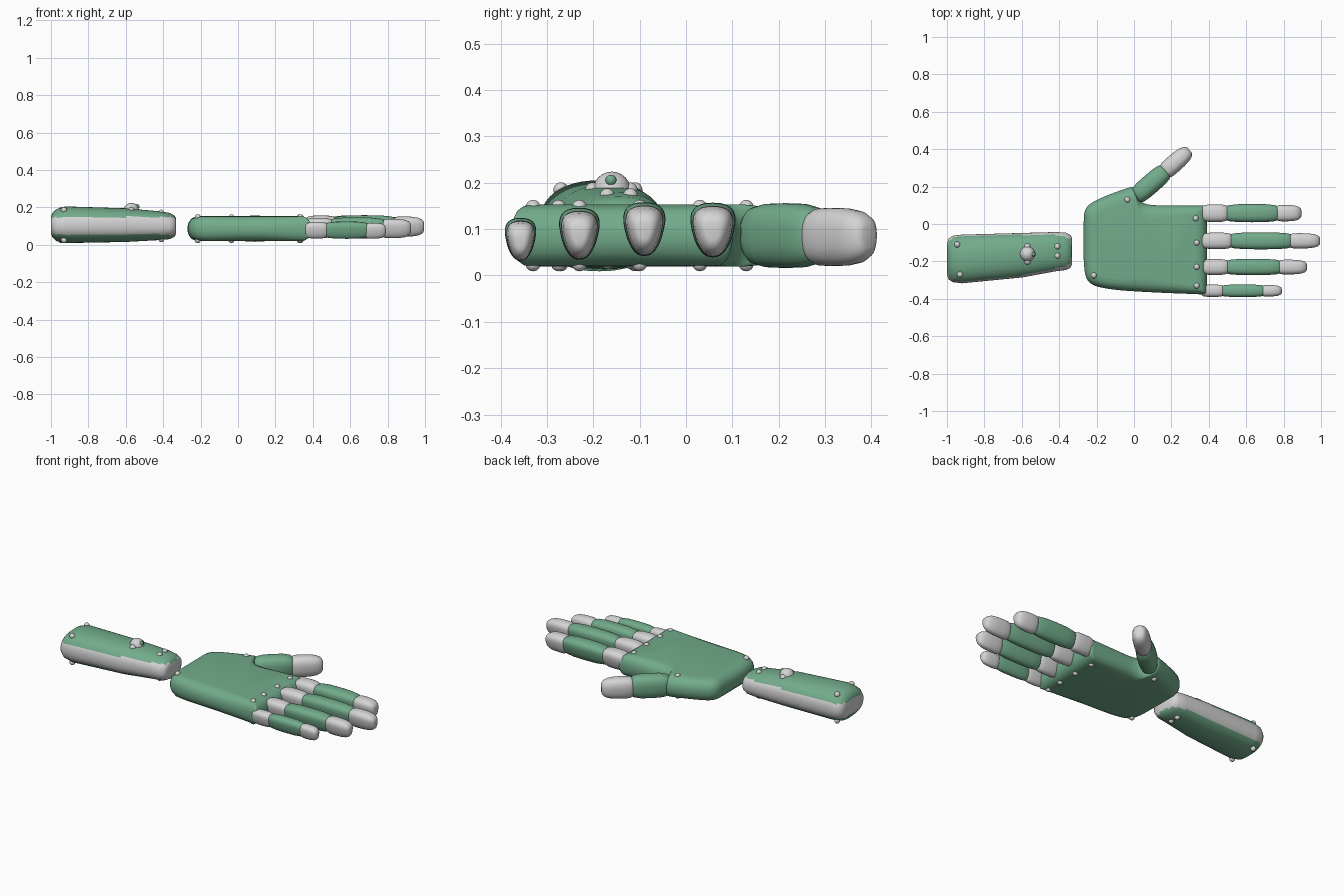
import bpy, bmesh, math
from mathutils import Vector

cube = bpy.data.objects.get("Cube")
if cube:
    bpy.data.objects.remove(cube)


def material(name, rgb):
    m = bpy.data.materials.new(name)
    m.use_nodes = True
    m.diffuse_color = (*rgb, 1)
    m.node_tree.nodes["Principled BSDF"].inputs["Base Color"].default_value = (*rgb, 1)
    return m


GREEN = material("soft green", (0.17, 0.41, 0.26))
GREY = material("light grey", (0.66, 0.66, 0.66))


def finish(name, bm, *mats):
    bmesh.ops.recalc_face_normals(bm, faces=bm.faces)
    me = bpy.data.meshes.new(name)
    bm.to_mesh(me)
    bm.free()
    for m in mats:
        me.materials.append(m)
    for p in me.polygons:
        p.use_smooth = True
    me.set_sharp_from_angle(angle=math.radians(50))
    ob = bpy.data.objects.new(name, me)
    bpy.context.collection.objects.link(ob)
    return ob


def loft(rings):
    """Skin a list of closed rings and cap both ends."""
    bm = bmesh.new()
    loops = [[bm.verts.new(p) for p in ring] for ring in rings]
    n = len(loops[0])
    for a, b in zip(loops, loops[1:]):
        for i in range(n):
            j = (i + 1) % n
            bm.faces.new((a[i], a[j], b[j], b[i]))
    bm.faces.new(loops[0])
    bm.faces.new(loops[-1])
    return bm


def section(x, yc, w, zc, h, power=2.3, taper=0.0, n=48):
    """Rounded cross-section in the YZ plane, wider at the top by taper."""
    ring = []
    for i in range(n):
        a = 2 * math.pi * i / n
        c, s = math.cos(a), math.sin(a)
        u = math.copysign(abs(c) ** (2 / power), c)
        v = math.copysign(abs(s) ** (2 / power), s)
        ring.append((x, yc + w * u * (1 - taper * (1 - v) / 2), zc + h * v))
    return ring


def ball(name, pos, r, mat):
    bm = bmesh.new()
    bmesh.ops.create_uvsphere(bm, u_segments=20, v_segments=12, radius=r)
    ob = finish(name, bm, mat)
    ob.location = pos
    return ob


# Forearm: green shell with a grey band around the sides
spine = [(-1, -.187, .085, .105, .045), (-.992, -.187, .108, .105, .066),
         (-.97, -.187, .124, .105, .086), (-.92, -.187, .13, .107, .098),
         (-.6, -.167, .119, .105, .090), (-.42, -.148, .105, .102, .077),
         (-.365, -.146, .1, .1, .070), (-.34, -.146, .088, .1, .057),
         (-.331, -.146, .07, .1, .042)]
bm = loft([section(*s) for s in spine])
for f in bm.faces:
    f.material_index = int(abs(f.calc_center_median().z - 0.101) < 0.046)
finish("forearm", bm, GREEN, GREY)

# Palm: rounded slab following the hand outline
outline = [Vector(p) for p in (
    (-.27, -.25), (-.27, .0), (-.265, .09), (-.18, .14), (-.03, .195), (.0, .2),
    (.02, .13), (.07, .1), (.2, .1), (.36, .1), (.39, .1), (.39, .06),
    (.39, -.15), (.39, -.35), (.39, -.378), (.36, -.376), (.1, -.366),
    (-.12, -.352), (-.24, -.325))]
for _ in range(3):
    cut = []
    for i, p in enumerate(outline):
        q = outline[(i + 1) % len(outline)]
        cut += [p.lerp(q, .25), p.lerp(q, .75)]
    outline = cut
middle = Vector((.06, -.13))
levels = [(.075, .153), (.045, .15), (.022, .14), (.007, .122), (0, .1)]
levels += [(d, .172 - z) for d, z in reversed(levels)]
rings = []
for d, z in levels:
    ring = [p - (p - middle).normalized() * d for p in outline]
    rings.append([(p.x, p.y, z) for p in ring])
finish("palm", loft(rings), GREEN)

# Finger segment shapes: position along the part and thickness there
LINK = [(0, .6), (.02, .74), (.08, .88), (.25, .98), (.5, 1), (.75, .98),
        (.92, .88), (.98, .74), (1, .6)]
TIP = [(0, .7), (.04, .85), (.15, .98), (.35, 1), (.6, .98), (.8, .89),
       (.92, .73), (.98, .54), (1, .35)]


def segment(name, shape, x0, x1, w, zc, h, mat, taper=.45):
    rings = [section(x0 + (x1 - x0) * t, 0, w * s, zc, h * s, 2.5, taper, 32)
             for t, s in shape]
    return finish(name, loft(rings), mat)


# Fingers: name, y, knuckle end, link end, tip end, half width, mid z, half height
fingers = [("index", .058, .495, .767, .895, .059, .098, .059),
           ("middle", -.09, .517, .838, .995, .055, .1, .058),
           ("ring", -.23, .497, .778, .925, .053, .09, .056),
           ("little", -.357, .472, .69, .79, .041, .078, .046)]
for name, y, a, b, c, w, z, h in fingers:
    parts = (segment(name + "_knuckle", LINK, .36, a + .01, w * .97, z, h * .97, GREY),
             segment(name + "_link", LINK, a - .01, b + .01, w, z, h, GREEN),
             segment(name + "_tip", TIP, b - .012, c, w * .9, z - .003, h * .93, GREY))
    for part in parts:
        part.location.y = y

# Thumb, angled away from the palm
for part in (segment("thumb_link", LINK, -.02, .2, .056, .086, .07, GREEN, .1),
             segment("thumb_tip", TIP, .18, .364, .05, .083, .063, GREY, .1)):
    part.location = (.022, .156, 0)
    part.rotation_euler.z = math.radians(41)

# Rivets on both faces of palm and forearm
palm_rivets = [(.33, .03), (.335, -.1), (.335, -.23), (.335, -.33),
               (-.215, -.275), (-.035, .13)]
arm_rivets = [(-.945, -.11), (-.93, -.27), (-.41, -.12), (-.41, -.17)]
for x, y in palm_rivets:
    for z in (.147, .025):
        ball("palm_rivet", (x, y, z), .016, GREY)
for x, y in arm_rivets:
    for z in ((.185, .025) if x < -.6 else (.172, .03)):
        ball("forearm_rivet", (x, y, z), .016, GREY)

# Domed control knob with a green light and side rivets
ball("control_knob", (-.57, -.16, .183), .041, GREY)
ball("knob_light", (-.539, -.162, .205), .012, GREEN)
for y in (-.2, -.122):
    ball("knob_rivet", (-.57, y, .183), .018, GREY)
